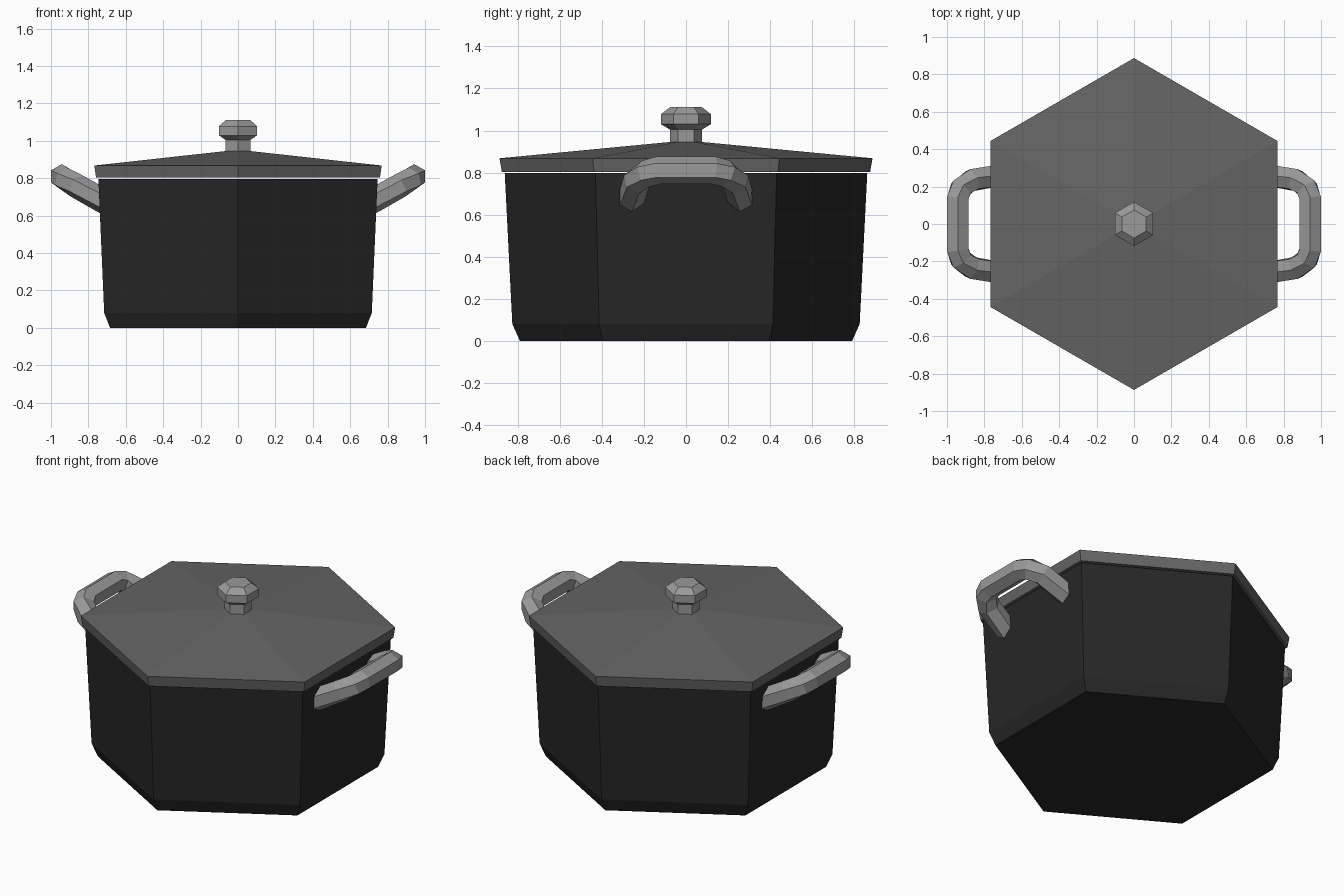
import bpy, math
from mathutils import Vector

if "Cube" in bpy.data.objects:
    bpy.data.objects.remove(bpy.data.objects["Cube"])


def material(name, grey):
    m = bpy.data.materials.new(name)
    m.diffuse_color = (grey, grey, grey, 1)
    m.use_nodes = True
    m.node_tree.nodes["Principled BSDF"].inputs["Base Color"].default_value = m.diffuse_color
    return m


def make_object(name, verts, faces, mat):
    mesh = bpy.data.meshes.new(name)
    mesh.from_pydata(verts, [], faces)
    mesh.materials.append(mat)
    obj = bpy.data.objects.new(name, mesh)
    bpy.context.collection.objects.link(obj)
    return obj


def skin(name, rings, mat):
    """Join six-sided rings into a capped tube."""
    n = len(rings[0])
    verts = [v for ring in rings for v in ring]
    faces = [(i * n + j, i * n + (j + 1) % n, (i + 1) * n + (j + 1) % n, (i + 1) * n + j)
             for i in range(len(rings) - 1) for j in range(n)]
    faces.append(tuple(reversed(range(n))))
    faces.append(tuple(range(len(verts) - n, len(verts))))
    return make_object(name, verts, faces, mat)


def hex_turned(name, profile, mat):
    """Six-sided turned shape with corners on the y axis; profile is (radius, z)."""
    angles = [math.radians(90 + 60 * k) for k in range(6)]
    rings = [[(r * math.cos(a), r * math.sin(a), z) for a in angles] for r, z in profile]
    return skin(name, rings, mat)


def hex_tube(name, path, radius, mat):
    """Sweep a hexagon along a path, keeping one corner upward."""
    pts = [Vector(p) for p in path]
    rings = []
    for i, p in enumerate(pts):
        before = (p - pts[i - 1]).normalized() if i > 0 else Vector()
        after = (pts[i + 1] - p).normalized() if i < len(pts) - 1 else Vector()
        t = (before + after).normalized()
        up = Vector((0, 0, 1))
        up = (up - t * up.dot(t)).normalized()
        side = up.cross(t)
        rings.append([p + radius * (math.cos(k * math.pi / 3) * up - math.sin(k * math.pi / 3) * side)
                      for k in range(6)])
    rings = [list(reversed(r)) for r in rings]
    return skin(name, rings, mat)


dark = material("dark_iron", 0.02)
mid = material("lid_grey", 0.13)
light = material("handle_grey", 0.32)

# Hollow pot body with a chamfered foot
hex_turned("pot_body", [(0.79, 0), (0.826, 0.08), (0.862, 0.797), (0.82, 0.797), (0.785, 0.05)], dark)

# Shallow pyramid lid
hex_turned("lid", [(0.876, 0.803), (0.887, 0.868), (0.05, 0.948)], mid)

# Knob on a short stem
hex_turned("lid_knob", [(0.077, 0.93), (0.077, 1.005), (0.118, 1.03), (0.118, 1.078), (0.075, 1.112)], light)

# Side handles, mirrored left and right
half = [(0.705, 0.262, 0.67), (0.865, 0.235, 0.76), (0.925, 0.19, 0.795), (0.943, 0.135, 0.81)]
path = half + [(x, -y, z) for x, y, z in reversed(half)]
handle = hex_tube("side_handles", path, 0.066, light)
handle.modifiers.new("mirror", "MIRROR").use_axis = (True, False, False)

# Consistent outward normals
import bmesh
for obj in bpy.data.objects:
    bm = bmesh.new()
    bm.from_mesh(obj.data)
    bmesh.ops.recalc_face_normals(bm, faces=bm.faces)
    bm.to_mesh(obj.data)
    bm.free()
